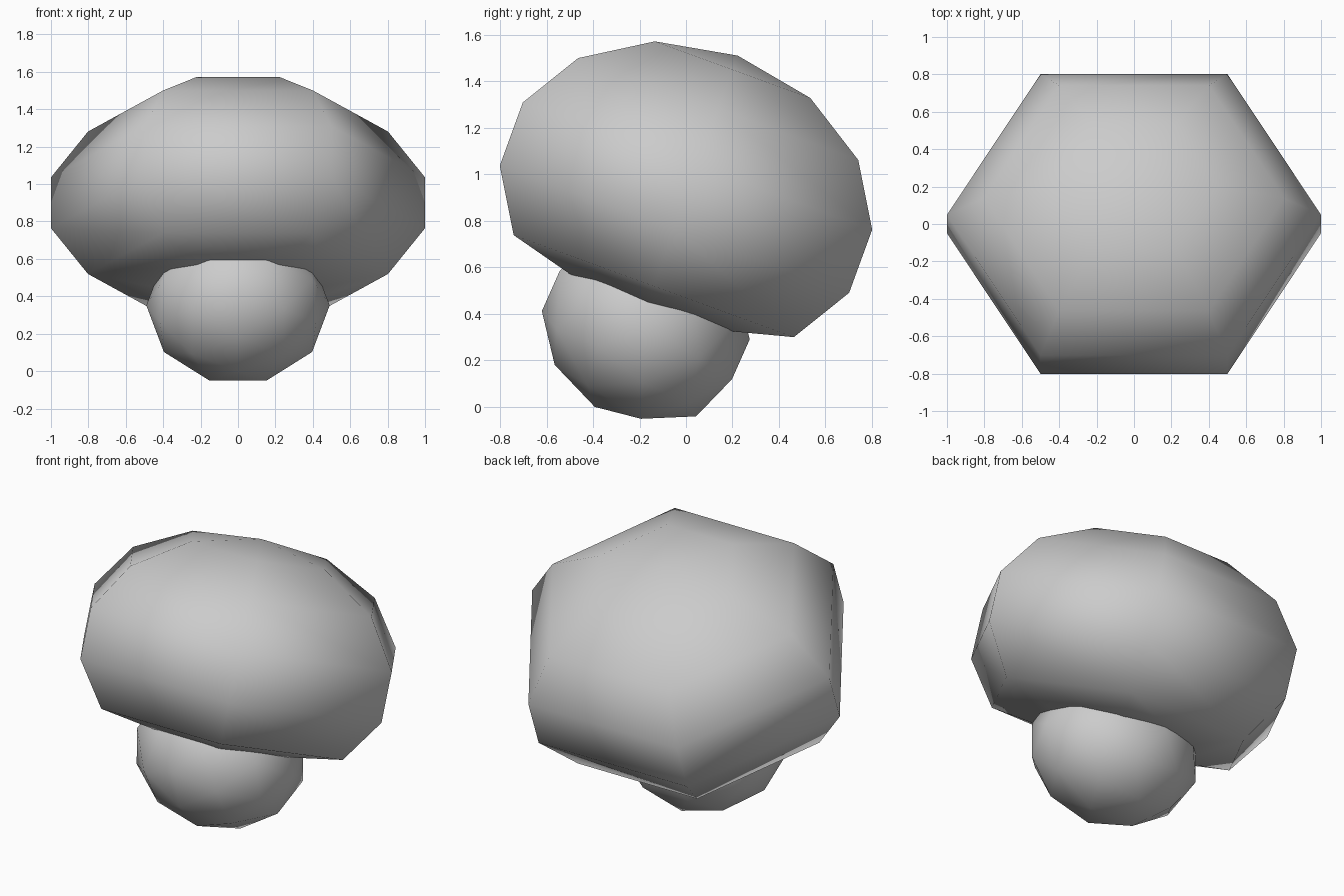
import bpy
import bmesh
from math import radians
from mathutils import Matrix

# Remove the default cube
cube = bpy.data.objects.get("Cube")
if cube:
    bpy.data.objects.remove(cube, do_unlink=True)

# One plain grey material
grey = bpy.data.materials.new("plain_grey")
grey.use_nodes = True
colour = (0.6, 0.6, 0.6, 1)
grey.diffuse_color = colour
grey.node_tree.nodes["Principled BSDF"].inputs["Base Color"].default_value = colour


def finish(name, bm, size, tilt, location, floor=None):
    """Turn, stretch, optionally flatten the underside, then tilt and place."""
    bm.transform(Matrix.Rotation(radians(90), 4, "Z"))
    bm.transform(Matrix.Diagonal((*size, 1)))
    if floor is not None:
        for v in bm.verts:
            v.co.z = max(v.co.z, floor)
    bm.transform(Matrix.Translation(location) @ Matrix.Rotation(radians(tilt), 4, "X"))
    bmesh.ops.recalc_face_normals(bm, faces=bm.faces)
    for f in bm.faces:
        f.smooth = True
    mesh = bpy.data.meshes.new(name)
    bm.to_mesh(mesh)
    bm.free()
    mesh.materials.append(grey)
    obj = bpy.data.objects.new(name, mesh)
    bpy.context.scene.collection.objects.link(obj)
    return obj


# Cap: six-sided squashed dome leaning back, with a flattened underside
bm = bmesh.new()
bmesh.ops.create_uvsphere(bm, u_segments=6, v_segments=7, radius=1)
finish("cap", bm, (1.0257, 0.947, 0.65), -20, (0, 0, 0.9), floor=-0.48)

# Stem: coarse ball tucked under the front of the cap
bm = bmesh.new()
bmesh.ops.create_icosphere(bm, subdivisions=2, radius=1)
finish("stem", bm, (0.49, 0.46, 0.414), -32, (0, -0.173, 0.351))
